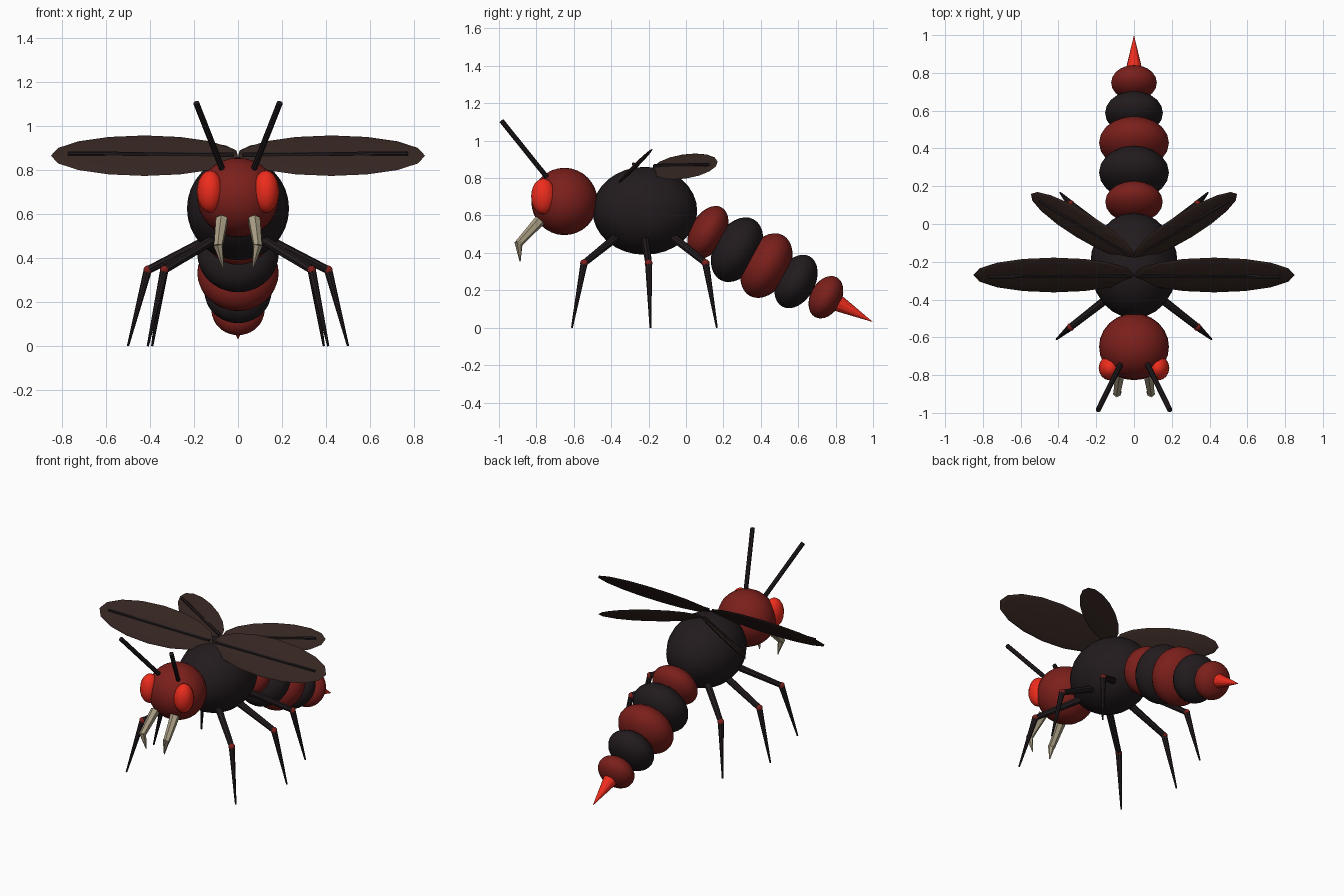
import bpy
import math
from mathutils import Vector, Matrix

if "Cube" in bpy.data.objects:
    bpy.data.objects.remove(bpy.data.objects["Cube"])


def material(name, rgb):
    m = bpy.data.materials.new(name)
    m.diffuse_color = (*rgb, 1)
    m.use_nodes = True
    m.node_tree.nodes["Principled BSDF"].inputs["Base Color"].default_value = m.diffuse_color
    return m


BLACK = material("shell_black", (0.016, 0.011, 0.013))
RED = material("shell_red", (0.20, 0.014, 0.011))
BRIGHT = material("bright_red", (0.85, 0.025, 0.012))
WING = material("wing_brown", (0.035, 0.019, 0.015))
BONE = material("mandible_bone", (0.40, 0.34, 0.23))


def ellipsoid(name, matrix, radii, mat, segs=24, rings=16, smooth=True):
    bpy.ops.mesh.primitive_uv_sphere_add(segments=segs, ring_count=rings, radius=1)
    ob = bpy.context.object
    ob.name = name
    ob.matrix_world = matrix
    ob.scale = radii
    if smooth:
        bpy.ops.object.shade_smooth()
    ob.data.materials.append(mat)
    return ob


def rod(name, a, b, r1, r2, mat, sides=8):
    """Tapered rod from point a to point b."""
    a, b = Vector(a), Vector(b)
    bpy.ops.mesh.primitive_cone_add(vertices=sides, radius1=r1, radius2=r2, depth=(b - a).length)
    ob = bpy.context.object
    ob.name = name
    ob.matrix_world = (Matrix.Translation((a + b) / 2)
                       @ (b - a).to_track_quat('Z', 'Y').to_matrix().to_4x4())
    ob.data.materials.append(mat)
    return ob


at = Matrix.Translation

# Head and thorax
ellipsoid("head", at((0, -0.65, 0.675)), (0.185, 0.177, 0.18), RED)
ellipsoid("thorax", at((0, -0.22, 0.625)), (0.232, 0.28, 0.235), BLACK)

# Drooping banded abdomen: (y, z, cross radius, length radius)
droop = math.radians(-28.6)
bands = [(0.117, 0.510, 0.152, 0.095), (0.273, 0.417, 0.185, 0.124), (0.430, 0.332, 0.185, 0.124),
         (0.588, 0.247, 0.153, 0.102), (0.748, 0.163, 0.121, 0.083)]
for i, (y, z, r, l) in enumerate(bands):
    ellipsoid(f"abdomen_band_{i + 1}", at((0, y, z)) @ Matrix.Rotation(droop, 4, 'X'),
              (r, l, r), BLACK if i % 2 else RED)
rod("stinger", (0, 0.80, 0.138), (0, 1.0, 0.03), 0.048, 0, BRIGHT, 12)

# Legs: hip, knee, foot
legs = {"front": ((0.11, -0.37, 0.485), (0.335, -0.545, 0.345), (0.41, -0.61, 0)),
        "middle": ((0.13, -0.22, 0.485), (0.41, -0.20, 0.345), (0.50, -0.19, 0)),
        "rear": ((0.11, -0.07, 0.485), (0.335, 0.105, 0.345), (0.39, 0.165, 0))}
# Wings: root, sweep angle, half length, half chord
wings = {"front": ((0, -0.27, 0.865), 0.0, 0.425, 0.13),
         "rear": ((0, -0.175, 0.862), 31.5, 0.32, 0.098)}

for s, side in ((1, "left"), (-1, "right")):
    def p(v):
        return Vector((v[0] * s, v[1], v[2]))

    # Eyes, antennae and two-part mandibles
    ellipsoid(f"{side}_eye", at(p((0.127, -0.762, 0.702))), (0.06, 0.066, 0.096), BRIGHT, 16, 12)
    rod(f"{side}_antenna", p((0.07, -0.74, 0.80)), p((0.19, -0.985, 1.105)), 0.014, 0.014, BLACK)
    rod(f"{side}_mandible_base", p((0.073, -0.78, 0.575)), p((0.09, -0.895, 0.45)), 0.03, 0.021, BONE, 6)
    rod(f"{side}_mandible_tip", p((0.09, -0.895, 0.46)), p((0.068, -0.887, 0.355)), 0.023, 0.003, BONE, 6)

    for n, (hip, knee, foot) in legs.items():
        rod(f"{side}_{n}_thigh", p(hip), p(knee), 0.023, 0.018, BLACK)
        ellipsoid(f"{side}_{n}_knee", at(p(knee)), (0.021,) * 3, RED, 10, 8)
        rod(f"{side}_{n}_shin", p(knee), p(foot), 0.019, 0.005, BLACK)

    # Wing blades pitched 45 degrees with a rib along the upper face
    for n, (root, sweep, half, chord) in wings.items():
        frame = (at(root) @ Matrix.Rotation(math.radians(sweep) * s, 4, 'Z')
                 @ Matrix.Rotation(math.radians(45), 4, 'X'))
        ellipsoid(f"{side}_{n}_wing", frame @ at((half * s, 0, 0)), (half, chord, 0.012),
                  WING, 16, 8, False)
        rod(f"{side}_{n}_wing_rib", frame @ Vector((0.02 * s, 0, 0.004)),
            frame @ Vector((half * 1.82 * s, 0, 0.015)), 0.011, 0.009, BLACK, 6)
